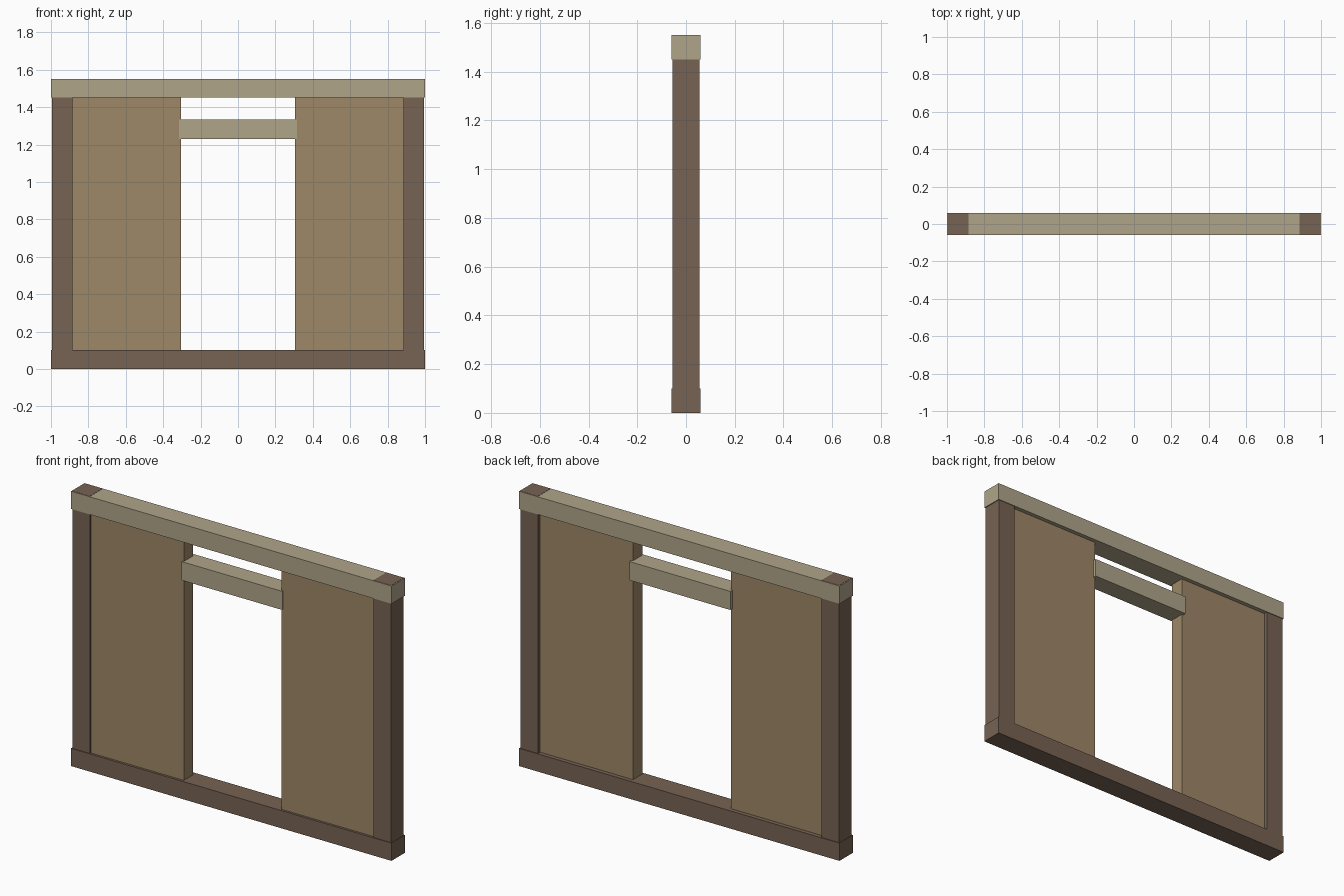
import bpy

cube = bpy.data.objects.get("Cube")
if cube:
    bpy.data.objects.remove(cube, do_unlink=True)


def material(name, hex_code):
    # Convert a display colour to linear values
    channels = [int(hex_code[i:i + 2], 16) / 255 for i in (0, 2, 4)]
    linear = [c / 12.92 if c <= 0.04045 else ((c + 0.055) / 1.055) ** 2.4 for c in channels]
    mat = bpy.data.materials.new(name)
    mat.use_nodes = True
    mat.diffuse_color = (*linear, 1)
    mat.node_tree.nodes["Principled BSDF"].inputs["Base Color"].default_value = (*linear, 1)
    return mat


dark_wood = material("dark_wood", "776353")
pale_wood = material("pale_wood", "b0a58a")
tan_board = material("tan_board", "9f8868")


def box(name, x, y, z, mat):
    # Each axis is a (low, high) pair
    spans = (x, y, z)
    bpy.ops.mesh.primitive_cube_add(size=1, location=[(a + b) / 2 for a, b in spans])
    obj = bpy.context.object
    obj.name = name
    obj.scale = [b - a for a, b in spans]
    bpy.ops.object.transform_apply(location=False, rotation=False, scale=True)
    obj.data.materials.append(mat)
    return obj


# Horizontal frame members
box("sill_beam", (-1, 1), (-0.06, 0.06), (0, 0.1), dark_wood)
box("top_beam", (-1, 1), (-0.06, 0.06), (1.45, 1.55), pale_wood)

# Posts and wall panels on both sides; post ends show through the top beam
for side, sign in (("left", 1), ("right", -1)):
    def span(inner, outer):
        return tuple(sorted((sign * inner, sign * outer)))
    box(side + "_post", span(0.885, 0.995), (-0.056, 0.056), (0.05, 1.551), dark_wood)
    box(side + "_panel", span(0.305, 0.89), (-0.047, 0.036), (0.09, 1.46), tan_board)

# Lintel across the doorway
box("door_lintel", (-0.315, 0.315), (-0.055, 0.055), (1.23, 1.335), pale_wood)
